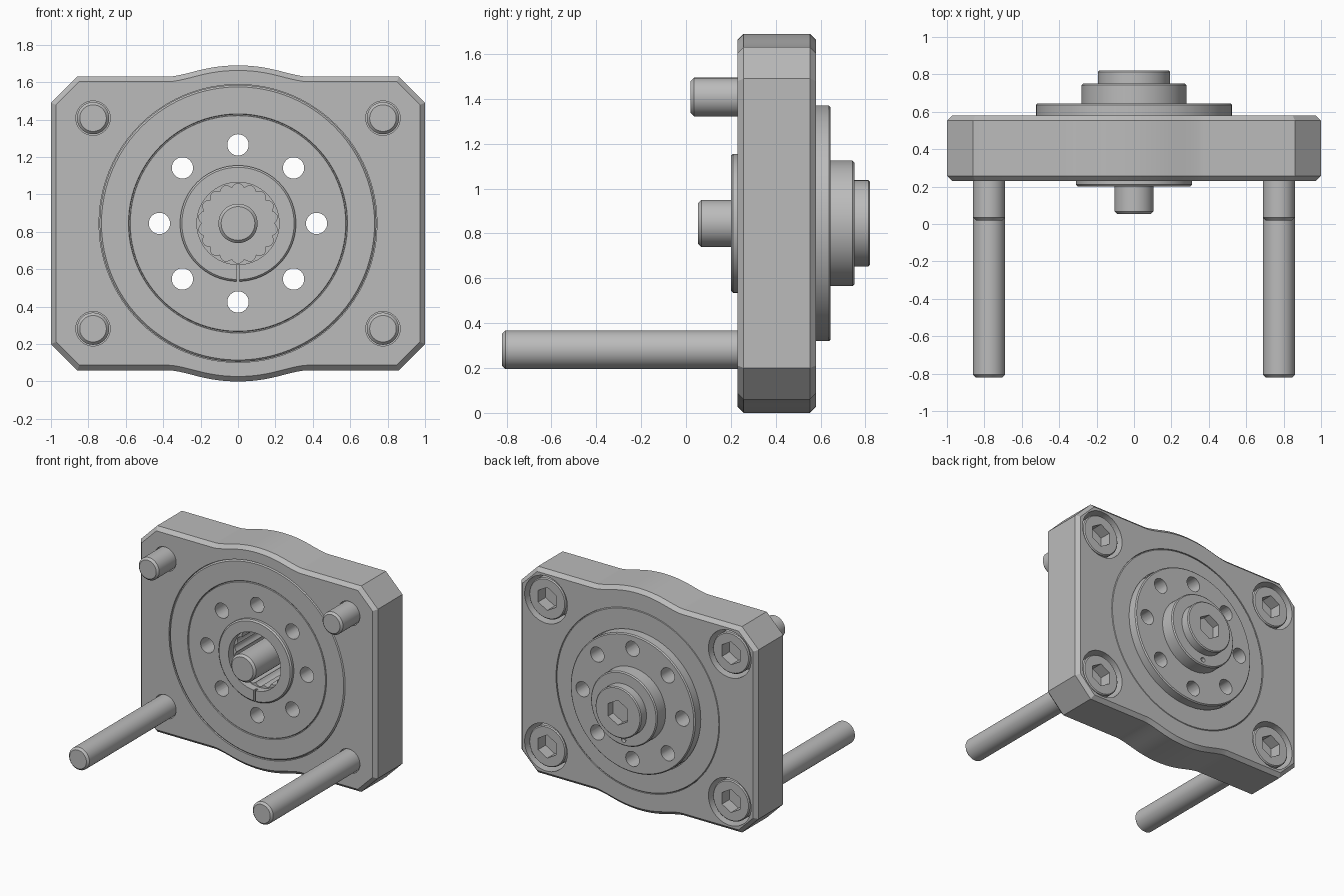
import bpy, bmesh
from math import sin, cos, pi

if "Cube" in bpy.data.objects:
    bpy.data.objects.remove(bpy.data.objects["Cube"], do_unlink=True)

CZ = 0.845            # height of the main axis
SX, SZ = 0.775, 0.563  # corner screw offsets from the axis

steel = bpy.data.materials.new("grey steel")
steel.use_nodes = True
GREY = (0.5, 0.5, 0.5, 1)
steel.diffuse_color = GREY
steel.node_tree.nodes["Principled BSDF"].inputs["Base Color"].default_value = GREY


def circle(r, n=64, turn=0.0):
    return [(r * cos(2 * pi * i / n + turn), r * sin(2 * pi * i / n + turn)) for i in range(n)]


def loft(name, sections, at=(0, 0), closed=False, rim=0.0):
    """Skin (outline, y) sections along y; cap the ends or close into a ring."""
    bm = bmesh.new()
    rings = [[bm.verts.new((x + at[0], y, z + at[1] + CZ)) for x, z in pts] for pts, y in sections]
    pairs = list(zip(rings, rings[1:]))
    if closed:
        pairs.append((rings[-1], rings[0]))
    for a, b in pairs:
        n = len(a)
        for i in range(n):
            j = (i + 1) % n
            bm.faces.new((a[i], a[j], b[j], b[i]))
    if not closed:
        caps = [bm.faces.new(rings[0]), bm.faces.new(rings[-1])]
    bmesh.ops.recalc_face_normals(bm, faces=bm.faces)
    if rim:
        edges = list({e for f in caps for e in f.edges})
        bmesh.ops.bevel(bm, geom=edges, offset=rim, segments=1, affect='EDGES')
    mesh = bpy.data.meshes.new(name)
    bm.to_mesh(mesh)
    bm.free()
    mesh.materials.append(steel)
    obj = bpy.data.objects.new(name, mesh)
    bpy.context.collection.objects.link(obj)
    return obj


def lathe(name, profile, at=(0, 0), closed=False, n=64):
    return loft(name, [(circle(r, n), y) for r, y in profile], at, closed)


def activate(obj):
    bpy.ops.object.select_all(action='DESELECT')
    obj.select_set(True)
    bpy.context.view_layer.objects.active = obj


def cut(obj, outline, y0, y1, at=(0, 0)):
    """Subtract a prism along y and discard the cutter."""
    cutter = loft("cutter", [(outline, y0), (outline, y1)], at)
    cutter.hide_render = True
    mod = obj.modifiers.new("cut", 'BOOLEAN')
    mod.operation, mod.solver, mod.object = 'DIFFERENCE', 'EXACT', cutter
    activate(obj)
    bpy.ops.object.modifier_apply(modifier=mod.name)
    bpy.data.objects.remove(cutter, do_unlink=True)


def finish(obj):
    activate(obj)
    bpy.ops.object.shade_smooth_by_angle(angle=0.5)


# Housing plate: clipped corners, with a domed bulge on the top and bottom edges
half = [(1.0, 0.645), (0.86, 0.785)]
p0, p1, p2 = (0.37, 0.785), (0.335, 0.785), (0.22, 0.816)
for i in range(7):
    t = i / 6
    half.append(tuple((1 - t) ** 2 * a + 2 * t * (1 - t) * b + t * t * c for a, b, c in zip(p0, p1, p2)))
for i in range(1, 6):
    x = 0.22 - 0.22 * i / 6
    half.append((x, (0.845 ** 2 - x * x) ** 0.5))
top = half + [(0, 0.845)] + [(-x, z) for x, z in reversed(half)]
outline = top + [(-x, -z) for x, z in top]
plate = loft("housing_plate", [(outline, 0.23), (outline, 0.58)], rim=0.027)
cut(plate, circle(0.743, 96), 0.1, 0.5)
cut(plate, circle(0.69, 96), 0.4, 0.7)
corners = [(sx * SX, sz * SZ) for sx in (-1, 1) for sz in (-1, 1)]
for c in corners:
    cut(plate, circle(0.092, 40), 0.1, 0.7, c)
    cut(plate, circle(0.18, 48), 0.4, 0.7, c)
finish(plate)

# Bearing ring seated in the plate
finish(lathe("bearing_ring", [
    (0.582, 0.234), (0.586, 0.23), (0.73, 0.23), (0.74, 0.24), (0.74, 0.498), (0.688, 0.498),
    (0.688, 0.573), (0.682, 0.579), (0.53, 0.579), (0.53, 0.54), (0.582, 0.54)], closed=True, n=96))

# Rotor: front collar, disc, rear flange and rear hub
rotor = lathe("rotor", [
    (0.3, 0.20), (0.31, 0.21), (0.31, 0.23), (0.576, 0.23), (0.58, 0.234), (0.58, 0.538),
    (0.525, 0.538), (0.525, 0.637), (0.517, 0.645), (0.28, 0.645), (0.28, 0.742), (0.272, 0.75)], n=96)
for x, z in circle(0.42, 8):
    cut(rotor, circle(0.057, 32), 0.1, 0.7, (x, z))

# Splined bore, its lead-in, the collar slit and the small rear hole
cut(rotor, circle(0.22), 0.1, 0.26)
N = 144
spline = []
for i in range(N):
    a = 2 * pi * i / N
    r = 0.193 + 0.02 * abs(sin(9 * a))
    spline.append((r * cos(a), r * sin(a)))
cut(rotor, spline, 0.15, 0.70)
cut(rotor, [(-0.008, -0.33), (0.008, -0.33), (0.008, -0.2), (-0.008, -0.2)], 0.1, 0.229)
cut(rotor, circle(0.018, 16), 0.72, 0.8, (0, -0.235))
finish(rotor)


def screw(name, at, tip, shank_r, head_r, seat, end, socket_r, depth):
    """Socket head screw pointing forward with a hexagonal recess in the rear."""
    c = 0.015
    obj = lathe(name, [
        (shank_r - c, tip), (shank_r, tip + c), (shank_r, seat), (head_r, seat),
        (head_r, end - c / 2), (head_r - c / 2, end)], at, n=48)
    cut(obj, circle(socket_r, 6, pi / 2), end - depth, end + 0.1, at)
    finish(obj)


# Central clamping bolt and the corner screws, the lower pair being longer
screw("central_bolt", (0, 0), 0.053, 0.105, 0.193, 0.751, 0.82, 0.095, 0.06)
for x, z in corners:
    name = ("upper" if z > 0 else "lower") + ("_left" if x > 0 else "_right") + "_screw"
    screw(name, (x, z), 0.02 if z > 0 else -0.82, 0.086, 0.155, 0.401, 0.565, 0.088, 0.09)
